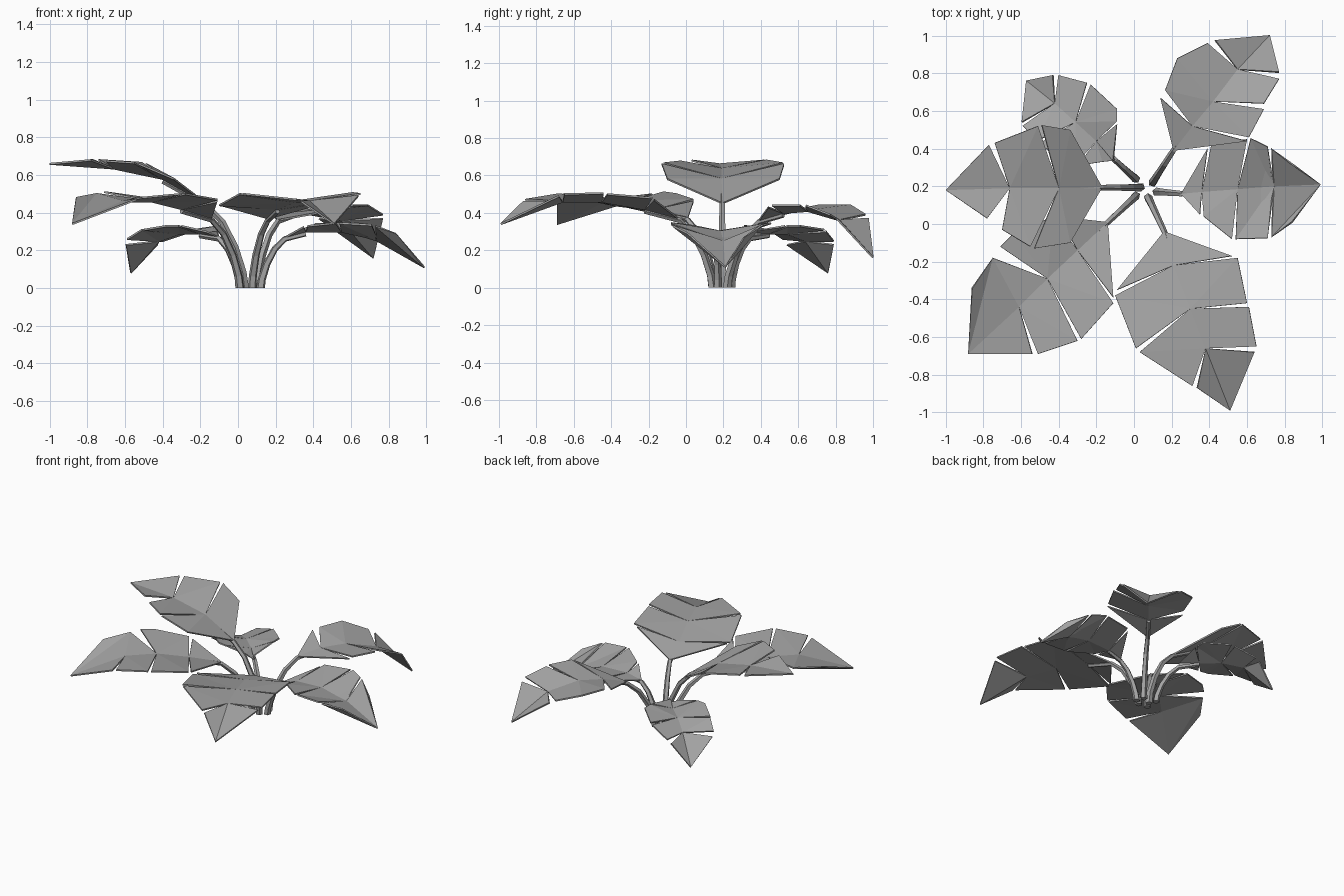
import bpy, bmesh, math
from mathutils import Vector

if "Cube" in bpy.data.objects:
    bpy.data.objects.remove(bpy.data.objects["Cube"])

# dark grey foliage
grey = bpy.data.materials.new("foliage_grey")
grey.diffuse_color = (0.37, 0.37, 0.37, 1)
grey.use_nodes = True
grey.node_tree.nodes["Principled BSDF"].inputs["Base Color"].default_value = grey.diffuse_color


def add_object(name, bm):
    me = bpy.data.meshes.new(name)
    bm.to_mesh(me)
    bm.free()
    me.materials.append(grey)
    ob = bpy.data.objects.new(name, me)
    bpy.context.collection.objects.link(ob)
    return ob


def leaf(name, rib, left, right):
    """Folded leaf: one lobe per rib span on each side, slits between lobes."""
    bm = bmesh.new()
    ribs = [bm.verts.new(p) for p in rib]
    for side, flip in ((left, False), (right, True)):
        for k, edge in enumerate(side):
            loop = [ribs[k + 1]] + [bm.verts.new(p) for p in reversed(edge)] + [ribs[k]]
            for i in range(1, len(loop) - 1):  # fan from the outer rib point
                tri = [loop[0], loop[i], loop[i + 1]]
                bm.faces.new(tri[::-1] if flip else tri)
    bmesh.ops.remove_doubles(bm, verts=bm.verts, dist=0.0005)
    bmesh.ops.recalc_face_normals(bm, faces=bm.faces)
    if sum(f.normal.z for f in bm.faces) < 0:
        bmesh.ops.reverse_faces(bm, faces=bm.faces)
    m = add_object(name, bm).modifiers.new("thickness", 'SOLIDIFY')
    m.thickness, m.offset = 0.01, 0


def stem(name, path, r0=0.024, r1=0.014, sides=5):
    """Tapered low-poly tube along a path."""
    bm = bmesh.new()
    pts = [Vector(p) for p in path]
    out = (pts[-1] - pts[0]) * Vector((1, 1, 0))
    side = Vector((-out.y, out.x, 0)).normalized()
    rings = []
    for i, p in enumerate(pts):
        t = (pts[min(i + 1, len(pts) - 1)] - pts[max(i - 1, 0)]).normalized()
        if i == 0:
            t = Vector((0, 0, 1))
        n = t.cross(side)
        r = r0 + (r1 - r0) * i / (len(pts) - 1)
        rings.append([bm.verts.new(p + r * (math.cos(a) * side + math.sin(a) * n))
                      for a in (math.tau * k / sides for k in range(sides))])
    for a, b in zip(rings, rings[1:]):
        for k in range(sides):
            j = (k + 1) % sides
            bm.faces.new((a[k], a[j], b[j], b[k]))
    bm.faces.new(rings[0][::-1])
    bm.faces.new(rings[-1])
    bmesh.ops.recalc_face_normals(bm, faces=bm.faces)
    add_object(name, bm)


def plant_part(name, foot, rib, left, right):
    """A leaf and the curved stem carrying it; the stem runs on under the leaf."""
    leaf(name + "_leaf", rib, left, right)
    f, b = Vector((*foot, 0)), Vector(rib[0])
    path = [f]
    for s, h in ((0.05, 0.2), (0.25, 0.5), (0.58, 0.8), (1, 1)):
        path.append(Vector((f.x + (b.x - f.x) * s, f.y + (b.y - f.y) * s, b.z * h - 0.008)))
    path.append(Vector(rib[1]) - Vector((0, 0, 0.012)))
    stem(name + "_stem", path)


# high leaf on the left
plant_part("left_high", (0.035, 0.195),
    [(-.17, .195, .45), (-.4, .19, .58), (-.66, .19, .635), (-1, .18, .66)],
    [[(-.34, .5, .58), (-.49, .525, .66)], [(-.51, .52, .665), (-.74, .43, .68)], [(-.77, .42, .68)]],
    [[(-.34, -.1, .58), (-.53, -.13, .66)], [(-.55, -.12, .665), (-.7, -.03, .675)], [(-.78, .03, .68)]])

# back left leaf, drooping
plant_part("back_left", (0.01, 0.24),
    [(-.1, .34, .27), (-.2, .44, .29), (-.31, .54, .29), (-.42, .64, .25), (-.57, .76, .08)],
    [[(-.17, .33, .3), (-.3, .31, .33)], [(-.315, .31, .33), (-.38, .32, .33), (-.5, .43, .31)],
     [(-.51, .445, .31), (-.59, .52, .26)], [(-.595, .54, .23)]],
    [[(-.11, .34, .3), (-.09, .53, .33)], [(-.09, .545, .33), (-.09, .61, .33), (-.23, .74, .31)],
     [(-.25, .75, .3), (-.4, .79, .25)], [(-.43, .79, .23)]])

# back right leaf
plant_part("back_right", (0.1, 0.22),
    [(.21, .39, .36), (.31, .52, .40), (.42, .65, .41), (.55, .82, .36), (.72, 1, .16)],
    [[(.14, .67, .43)], [(.165, .71, .44), (.23, .88, .44)],
     [(.23, .88, .44), (.39, .96, .39)], [(.43, .975, .37)]],
    [[(.6, .44, .43)], [(.61, .46, .44), (.69, .61, .44)],
     [(.69, .64, .44), (.77, .77, .39)], [(.77, .805, .37)]])

# right leaf, low
plant_part("right_low", (0.12, 0.17),
    [(.25, .16, .27), (.36, .17, .3), (.55, .185, .3), (.74, .2, .25), (.99, .21, .11)],
    [[(.39, .4, .33)], [(.41, .42, .34), (.6, .45, .345)],
     [(.62, .455, .345), (.71, .41, .335)], [(.73, .4, .33), (.85, .31, .27)]],
    [[(.35, .05, .325)], [(.37, .04, .33), (.52, -.08, .345)],
     [(.54, -.08, .345), (.71, -.075, .335)], [(.73, -.07, .33), (.84, .01, .29)]])

# front right leaf, largest
plant_part("front_right", (0.075, 0.14),
    [(.16, -.04, .37), (.21, -.22, .42), (.3, -.45, .46), (.38, -.66, .46), (.51, -.99, .34)],
    [[(.52, -.17, .47)], [(.55, -.18, .48), (.6, -.42, .5)],
     [(.61, -.44, .505), (.65, -.65, .5)], [(.64, -.68, .49)]],
    [[(-.09, -.35, .44)], [(-.1, -.38, .44), (.01, -.66, .5)],
     [(.03, -.68, .5), (.31, -.86, .47)], [(.335, -.87, .46)]])

# front left leaf
plant_part("front_left", (0.01, 0.15),
    [(-.14, .01, .37), (-.3, -.14, .42), (-.46, -.29, .46), (-.61, -.44, .46), (-.88, -.69, .34)],
    [[(-.11, -.39, .46)], [(-.11, -.42, .47), (-.28, -.61, .5)],
     [(-.3, -.62, .5), (-.51, -.69, .48)], [(-.54, -.69, .47)]],
    [[(-.4, .04, .46)], [(-.43, .04, .47), (-.64, -.05, .5), (-.71, -.12, .51)],
     [(-.75, -.18, .5)], [(-.75, -.18, .5), (-.86, -.34, .48)]])
